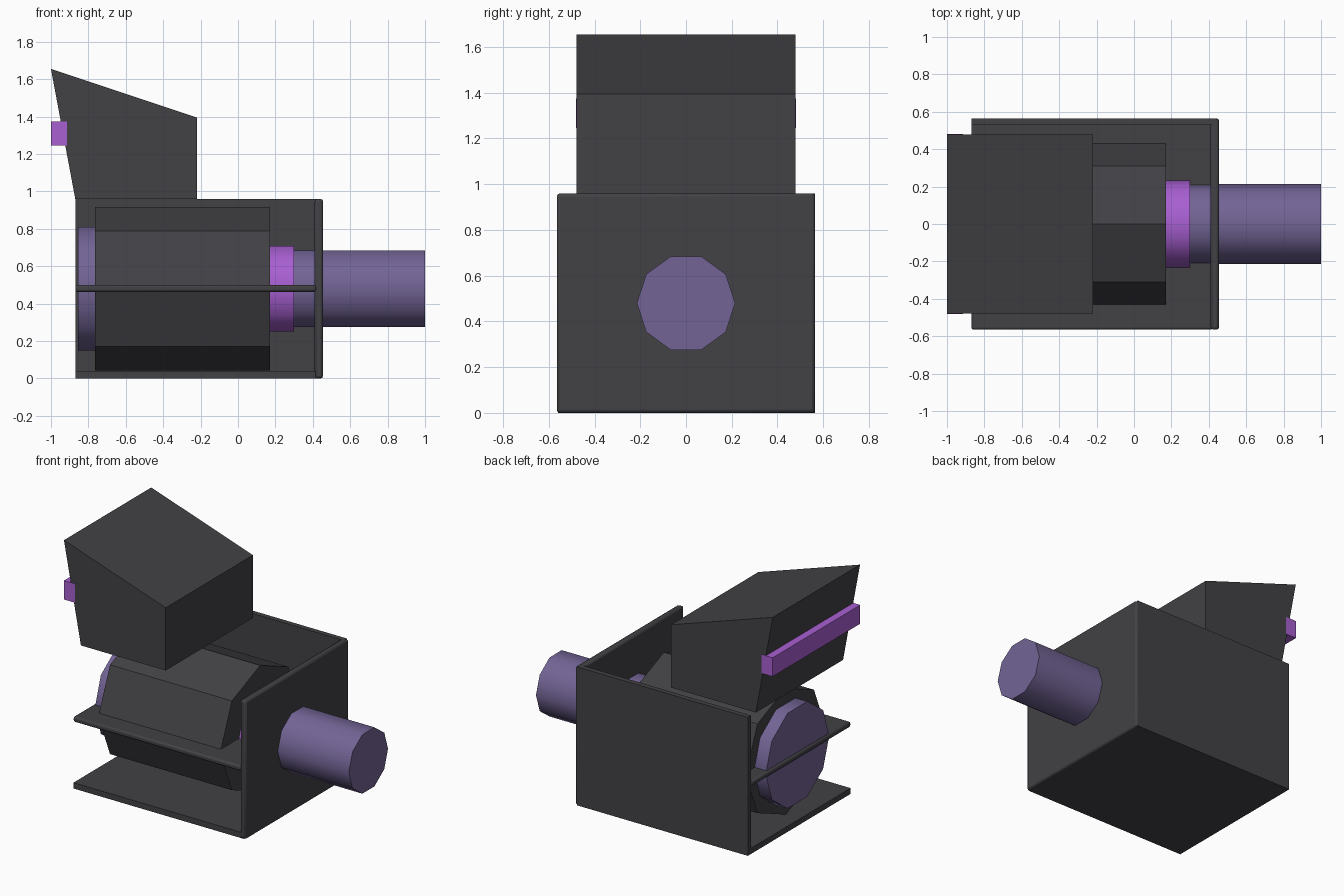
import bpy, bmesh
from math import cos, sin, pi, radians

cube = bpy.data.objects.get("Cube")
if cube:
    bpy.data.objects.remove(cube, do_unlink=True)

AXIS_Z = 0.48  # height of the drum and shaft axis


def material(name, rgb):
    m = bpy.data.materials.new(name)
    m.use_nodes = True
    m.diffuse_color = (*rgb, 1)
    m.node_tree.nodes["Principled BSDF"].inputs["Base Color"].default_value = (*rgb, 1)
    return m


charcoal = material("charcoal", (0.054, 0.053, 0.060))
dusty_violet = material("dusty violet", (0.17, 0.127, 0.30))
bright_purple = material("bright purple", (0.39, 0.115, 0.64))


def prism(name, mat, profile, place, start, end):
    """Extrude a closed profile from start to end; place maps (u, v, t) to xyz."""
    bm = bmesh.new()
    a = [bm.verts.new(place(u, v, start)) for u, v in profile]
    b = [bm.verts.new(place(u, v, end)) for u, v in profile]
    bm.faces.new(a)
    bm.faces.new(b)
    for i in range(len(a)):
        j = (i + 1) % len(a)
        bm.faces.new((a[i], a[j], b[j], b[i]))
    bmesh.ops.recalc_face_normals(bm, faces=bm.faces)
    mesh = bpy.data.meshes.new(name)
    bm.to_mesh(mesh)
    bm.free()
    mesh.materials.append(mat)
    ob = bpy.data.objects.new(name, mesh)
    bpy.context.collection.objects.link(ob)
    return ob


def smooth(ob, angle):
    bpy.ops.object.select_all(action="DESELECT")
    ob.select_set(True)
    bpy.context.view_layer.objects.active = ob
    bpy.ops.object.shade_smooth_by_angle(angle=radians(angle))


def box(name, mat, x, y, z, bevel=0):
    profile = [(x[0], z[0]), (x[1], z[0]), (x[1], z[1]), (x[0], z[1])]
    ob = prism(name, mat, profile, lambda u, v, t: (u, t, v), *y)
    if bevel:
        mod = ob.modifiers.new("rounded edges", "BEVEL")
        mod.width = bevel
        mod.segments = 2
        smooth(ob, 50)
    return ob


def roller(name, mat, sides, radius, x, rounded=True):
    ring = [(radius * cos(2 * pi * i / sides), radius * sin(2 * pi * i / sides))
            for i in range(sides)]
    ob = prism(name, mat, ring, lambda u, v, t: (t, u, v + AXIS_Z), *x)
    if rounded:
        smooth(ob, 40)
    return ob


# Open casing: floor, back, bearing wall and middle shelf
box("casing_floor", charcoal, (-0.87, 0.44), (-0.56, 0.56), (0, 0.04))
box("casing_back", charcoal, (-0.87, 0.44), (0.53, 0.565), (0, 0.96))
box("bearing_wall", charcoal, (0.41, 0.455), (-0.565, 0.565), (0, 0.96), 0.014)
box("middle_shelf", charcoal, (-0.87, 0.42), (-0.565, 0.55), (0.463, 0.5), 0.012)

# Rotating parts
roller("drum", charcoal, 8, 0.4375, (-0.765, 0.17), False)
roller("end_disc", dusty_violet, 10, 0.347, (-0.855, -0.765))
roller("collar", bright_purple, 10, 0.24, (0.17, 0.30))
roller("shaft", dusty_violet, 10, 0.215, (0.30, 1.0))

# Feed hood with its sloping top, and the bar across its outer side
hood = [(-0.87, 0.96), (-0.22, 0.96), (-0.22, 1.395), (-1.0, 1.655)]
prism("feed_hood", charcoal, hood, lambda u, v, t: (u, t, v), -0.478, 0.478)
box("hood_bar", bright_purple, (-1.0, -0.915), (-0.48, 0.48), (1.245, 1.375))
